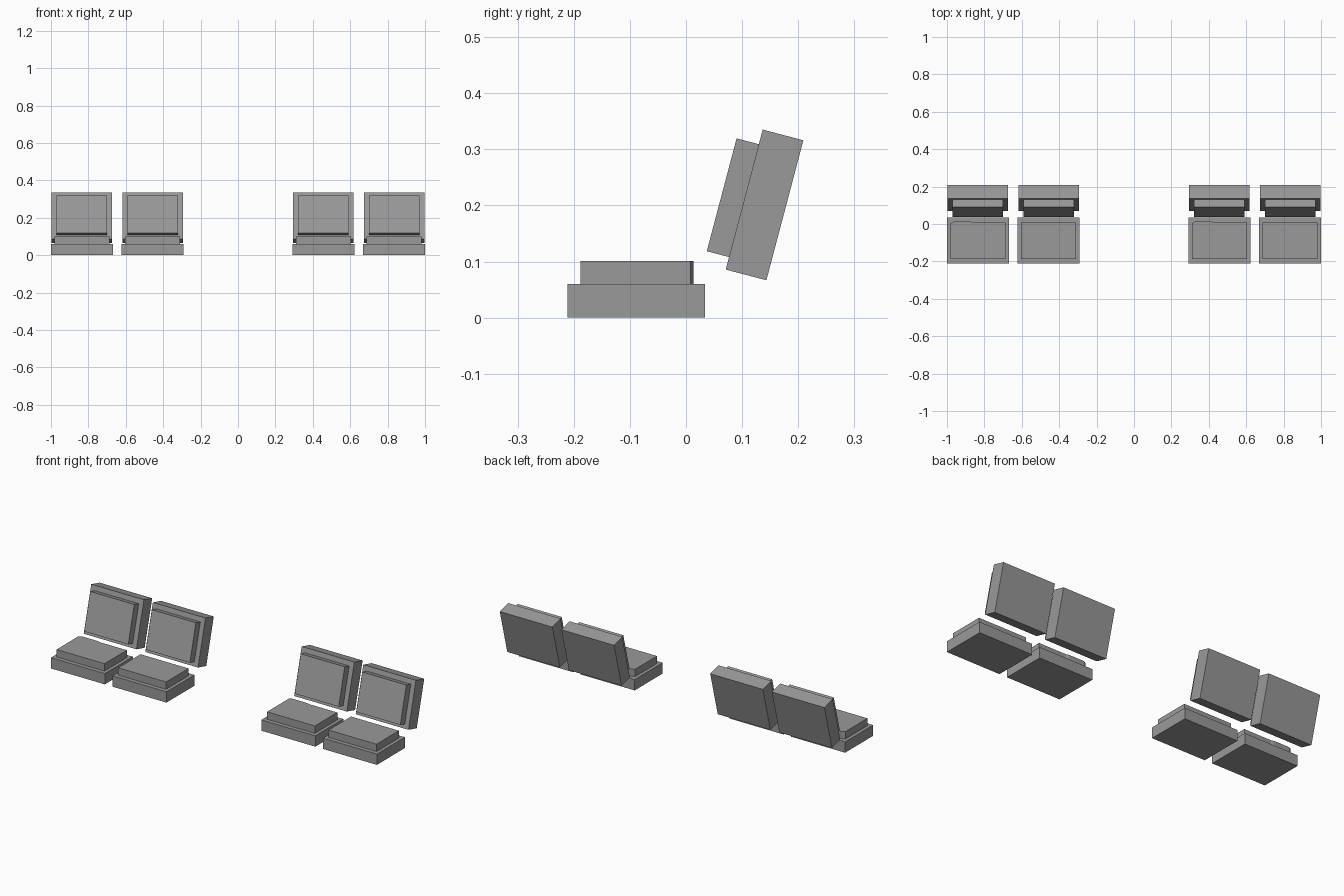
import bpy, bmesh
from math import radians
from mathutils import Matrix

cube = bpy.data.objects.get("Cube")
if cube:
    bpy.data.objects.remove(cube, do_unlink=True)

# One plain grey for everything
grey = bpy.data.materials.new("seat_grey")
grey.use_nodes = True
colour = (0.32, 0.32, 0.32, 1)
grey.diffuse_color = colour
grey.node_tree.nodes["Principled BSDF"].inputs["Base Color"].default_value = colour


def prism(name, outline, z0, z1, matrix):
    """Extrude a counter-clockwise xy outline from z0 to z1."""
    bm = bmesh.new()
    face = bm.faces.new([bm.verts.new((x, y, z0)) for x, y in outline])
    top = bmesh.ops.extrude_face_region(bm, geom=[face])["geom"]
    for v in top:
        if isinstance(v, bmesh.types.BMVert):
            v.co.z = z1
    bmesh.ops.recalc_face_normals(bm, faces=bm.faces)
    mesh = bpy.data.meshes.new(name)
    bm.to_mesh(mesh)
    bm.free()
    mesh.materials.append(grey)
    obj = bpy.data.objects.new(name, mesh)
    obj.matrix_world = matrix
    bpy.context.collection.objects.link(obj)


def rect(width, y0, y1):
    h = width / 2
    return [(-h, y0), (h, y0), (h, y1), (-h, y1)]


def seat(label, x, uneven):
    place = Matrix.Translation((x, 0, 0))
    prism(label + "_seat_base", rect(0.331, -0.211, 0.034), 0, 0.06, place)

    # Cushion, with a slightly bulging rear corner on the right-hand seats
    cushion = rect(0.294, -0.188, 0.008)
    if uneven:
        cushion[3:] = [(-0.02, 0.008), (-0.04, 0.013), (-0.13, 0.013), (-0.147, 0.004)]
    prism(label + "_seat_cushion", cushion, 0.06, 0.101, place)

    # Reclined backrest and its pad
    lean = Matrix.Translation((x, 0.14, 0.201)) @ Matrix.Rotation(radians(-14.8), 4, "X")
    prism(label + "_backrest", rect(0.323, -0.0375, 0.0375), -0.129, 0.129, lean)
    prism(label + "_back_pad", rect(0.27, -0.0785, -0.0375), -0.106, 0.102, lean)


# Two pairs of seats
for side, centre in (("right", -0.6465), ("left", 0.6445)):
    seat(side + "_pair_right", centre - 0.188, True)
    seat(side + "_pair_left", centre + 0.19, False)
